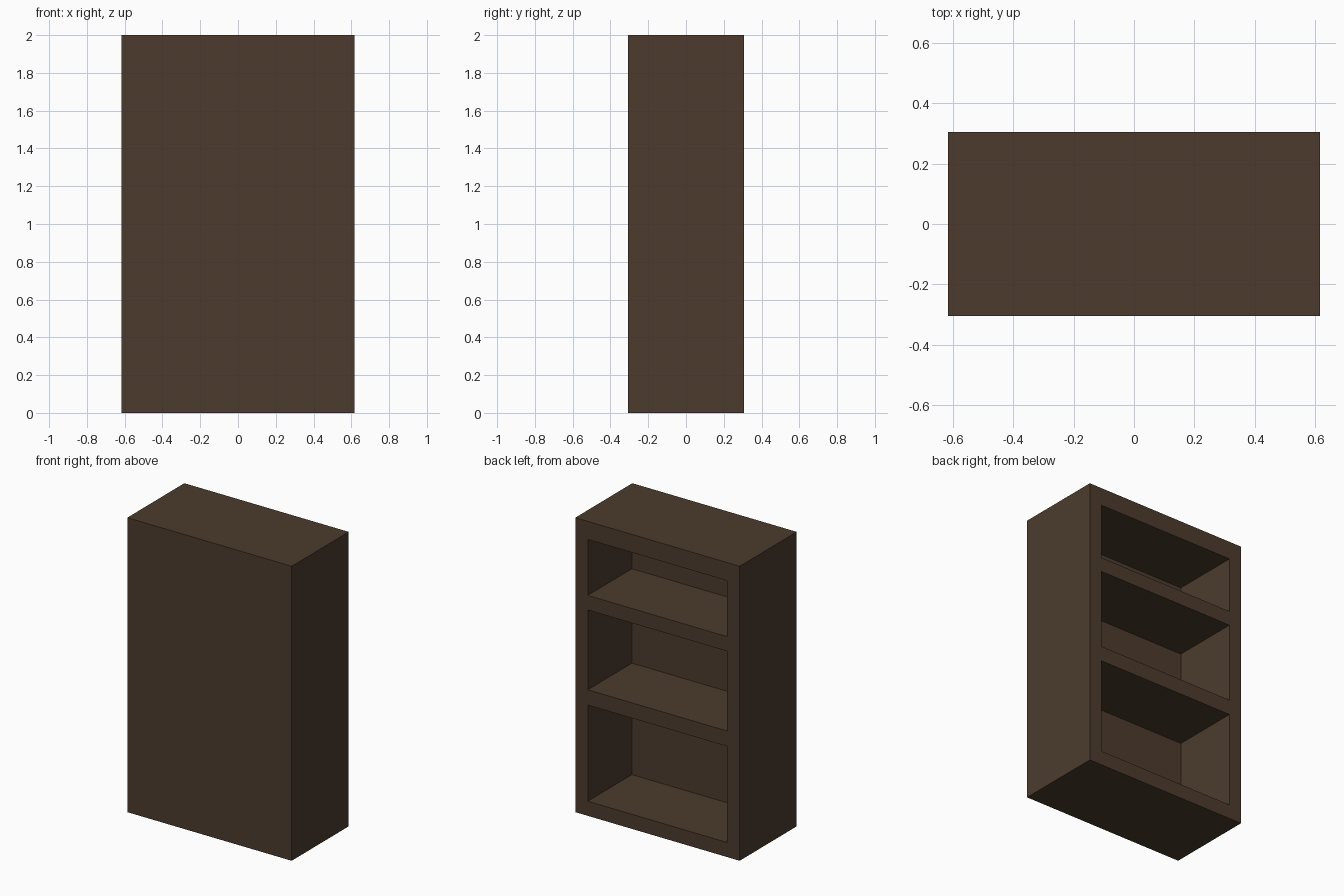
import bpy

if "Cube" in bpy.data.objects:
    bpy.data.objects.remove(bpy.data.objects["Cube"])

W, D, H = 1.235, 0.612, 2.0       # outer size
OPEN_X = 0.524                    # half width of the openings
INNER_Y = -0.168                  # inner face of the front panel
OPENINGS = [(0.099, 0.752), (0.856, 1.398), (1.497, 1.877)]

wood = bpy.data.materials.new("dark brown wood")
wood.diffuse_color = (0.0723, 0.0437, 0.0262, 1)
wood.use_nodes = True
wood.node_tree.nodes["Principled BSDF"].inputs["Base Color"].default_value = wood.diffuse_color


def box(name, lo, hi):
    bpy.ops.mesh.primitive_cube_add(
        size=1, location=[(a + b) / 2 for a, b in zip(lo, hi)])
    ob = bpy.context.object
    ob.name = name
    ob.scale = [b - a for a, b in zip(lo, hi)]
    bpy.ops.object.transform_apply(location=True, rotation=False, scale=True)
    ob.data.materials.append(wood)
    return ob


# Solid cabinet body
cabinet = box("bookcase_body", (-W / 2, -D / 2, 0), (W / 2, D / 2, H))

# Shelf compartments, open at the back (+y)
for i, (z0, z1) in enumerate(OPENINGS):
    cutter = box(f"compartment_cutter_{i + 1}",
                 (-OPEN_X, INNER_Y, z0), (OPEN_X, D / 2 + 0.1, z1))
    mod = cabinet.modifiers.new(f"compartment_{i + 1}", 'BOOLEAN')
    mod.operation = 'DIFFERENCE'
    mod.solver = 'EXACT'
    mod.object = cutter
    bpy.context.view_layer.objects.active = cabinet
    bpy.ops.object.modifier_apply(modifier=mod.name)
    bpy.data.objects.remove(cutter)
